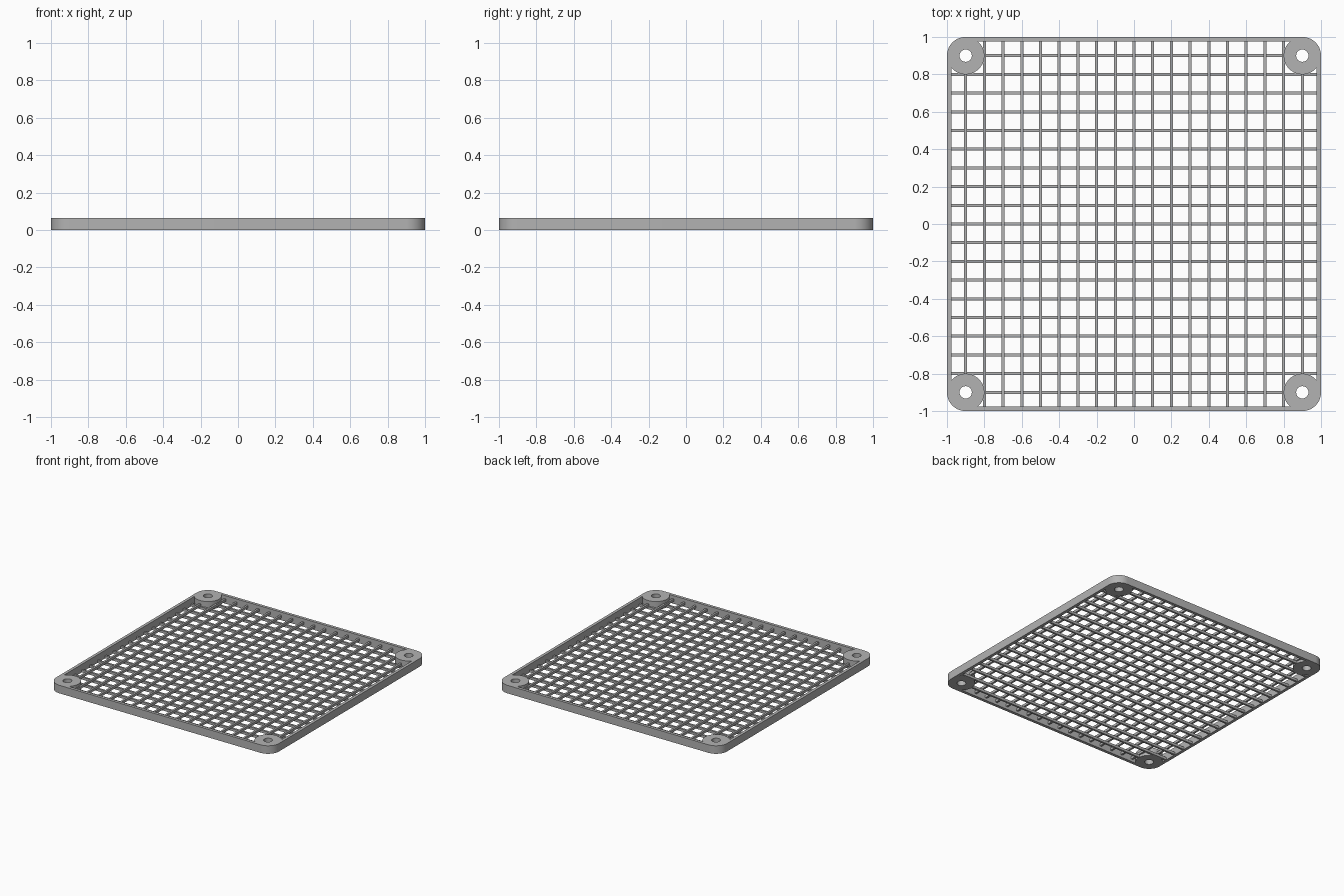
import bpy, bmesh
from math import sin, cos, radians, atan2, degrees
from mathutils import Matrix

cube = bpy.data.objects.get("Cube")
if cube:
    bpy.data.objects.remove(cube)

HEIGHT = 0.065       # frame height
CENTRE = 0.9         # corner boss centre
RADIUS = 0.1         # corner boss radius
HOLE = 0.033         # screw hole radius
INNER = 0.976        # inner face of the frame wall
BAR = 0.016          # bar width
LAYER = 0.02         # thickness of one bar layer

grey = bpy.data.materials.new("grey plastic")
grey.use_nodes = True
colour = (0.45, 0.45, 0.45, 1)
grey.diffuse_color = colour
grey.node_tree.nodes["Principled BSDF"].inputs["Base Color"].default_value = colour


def arc(cx, cy, r, start, end, steps):
    angles = [radians(start + (end - start) * i / steps) for i in range(steps + 1)]
    return [(cx + r * cos(a), cy + r * sin(a)) for a in angles]


def add_loop(curve, points):
    spline = curve.splines.new('POLY')
    spline.points.add(len(points) - 1)
    for p, (x, y) in zip(spline.points, points):
        p.co = (x, y, 0, 1)
    spline.use_cyclic_u = True


# Frame with corner bosses: one outline with holes, extruded
curve = bpy.data.curves.new("frame", 'CURVE')
curve.dimensions = '2D'
curve.fill_mode = 'BOTH'
curve.extrude = HEIGHT / 2
outer, inner = [], []
wall = INNER - CENTRE
meet = degrees(atan2(wall, -(RADIUS**2 - wall**2) ** 0.5))
for turn, (sx, sy) in enumerate([(1, 1), (-1, 1), (-1, -1), (1, -1)]):
    cx, cy, a = sx * CENTRE, sy * CENTRE, 90 * turn
    outer += arc(cx, cy, RADIUS, a, a + 90, 16)
    inner += arc(cx, cy, RADIUS, a + 450 - meet, a + meet, 36)
    add_loop(curve, arc(cx, cy, HOLE, 0, 360, 32)[:-1])
add_loop(curve, outer)
add_loop(curve, inner)
frame = bpy.data.objects.new("frame", curve)
bpy.context.collection.objects.link(frame)
bpy.context.view_layer.objects.active = frame
frame.select_set(True)
bpy.ops.object.convert(target='MESH')
frame = bpy.context.object
bm = bmesh.new()
bm.from_mesh(frame.data)
bmesh.ops.translate(bm, verts=bm.verts, vec=(0, 0, HEIGHT / 2))
bmesh.ops.remove_doubles(bm, verts=bm.verts, dist=0.0001)
bmesh.ops.recalc_face_normals(bm, faces=bm.faces)
bm.to_mesh(frame.data)
bm.free()
frame.data.materials.clear()
frame.data.materials.append(grey)
bpy.ops.object.shade_smooth_by_angle(angle=radians(30))


# Two crossed layers of bars; the outermost bars stop at the bosses
def bar_layer(name, along_y, bottom):
    bm = bmesh.new()
    for i in range(-9, 10):
        half = CENTRE - RADIUS if abs(i) == 9 else INNER
        place = Matrix.Translation((0, i / 10, bottom + LAYER / 2))
        if along_y:
            place = Matrix.Rotation(radians(90), 4, 'Z') @ place
        size = Matrix.Diagonal((2 * half, BAR, LAYER, 1))
        bmesh.ops.create_cube(bm, size=1, matrix=place @ size)
    mesh = bpy.data.meshes.new(name)
    bm.to_mesh(mesh)
    bm.free()
    mesh.materials.append(grey)
    bpy.context.collection.objects.link(bpy.data.objects.new(name, mesh))


bar_layer("cross_bars", False, 0)
bar_layer("long_bars", True, LAYER)
